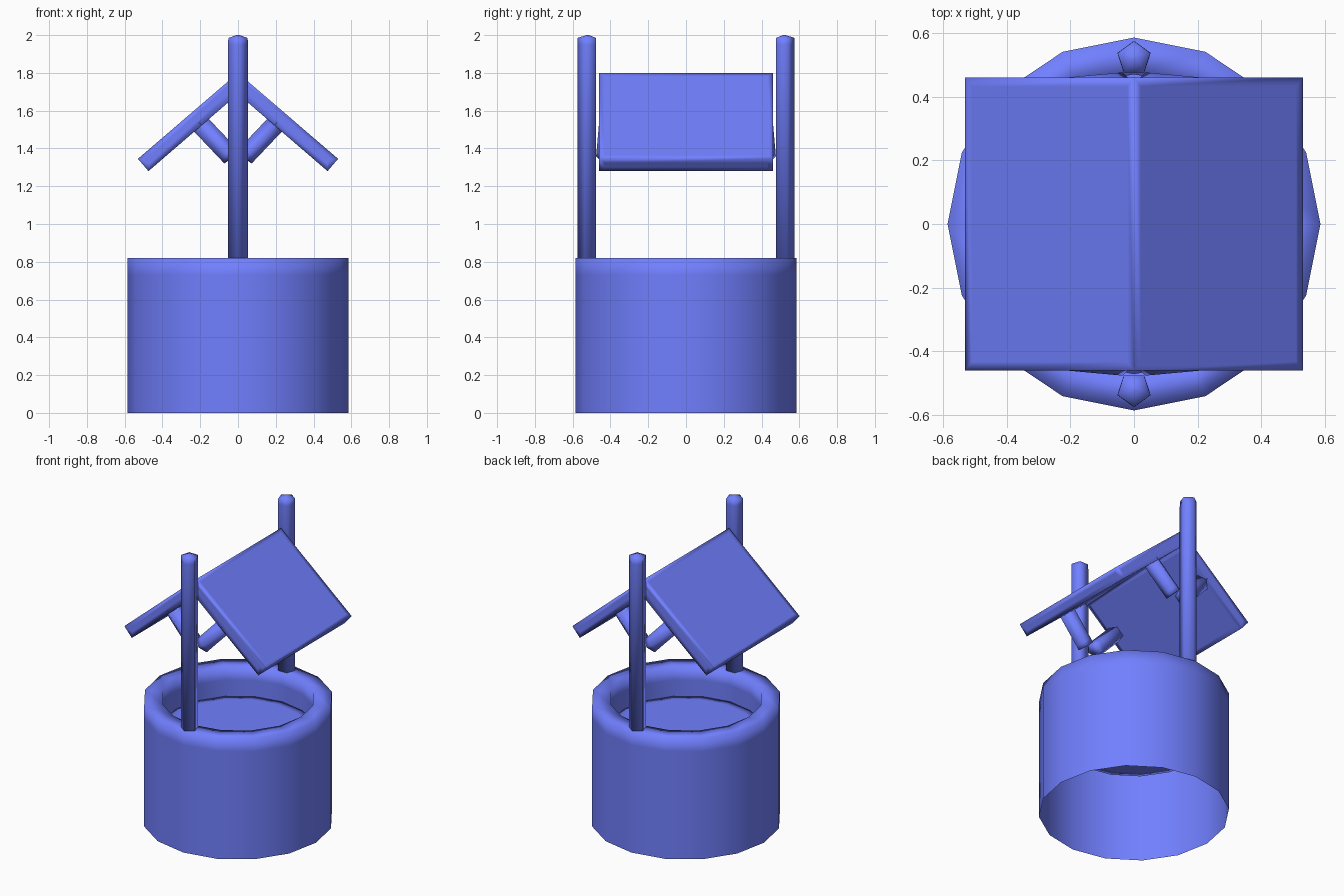
import bpy, bmesh
from math import cos, sin, pi
from mathutils import Vector

if "Cube" in bpy.data.objects:
    bpy.data.objects.remove(bpy.data.objects["Cube"])

blue = bpy.data.materials.new("blue")
blue.diffuse_color = (0.165, 0.215, 1.0, 1.0)
blue.use_nodes = True
blue.node_tree.nodes["Principled BSDF"].inputs["Base Color"].default_value = blue.diffuse_color


def finish(bm, name):
    mesh = bpy.data.meshes.new(name)
    bm.to_mesh(mesh)
    bm.free()
    mesh.materials.append(blue)
    for p in mesh.polygons:
        p.use_smooth = True
    ob = bpy.data.objects.new(name, mesh)
    bpy.context.collection.objects.link(ob)
    return ob


def lathe(name, profile, sides, start=0.0, cap_start=False, cap_end=False):
    """Spin (radius, height) points about z; upward profiles face outwards."""
    bm = bmesh.new()
    rings = [[bm.verts.new((r * cos(start + 2 * pi * i / sides),
                            r * sin(start + 2 * pi * i / sides), z))
              for i in range(sides)] for r, z in profile]
    for lo, hi in zip(rings, rings[1:]):
        for i in range(sides):
            j = (i + 1) % sides
            bm.faces.new((lo[i], lo[j], hi[j], hi[i]))
    if cap_start:
        bm.faces.new(rings[0][::-1])
    if cap_end:
        bm.faces.new(rings[-1])
    return finish(bm, name)


# Well wall: open underneath, soft-shaded rim held by support loops
lathe("well_wall", [(0.585, 0), (0.585, 0.73), (0.585, 0.82), (0.47, 0.82),
                    (0.47, 0.73), (0.47, 0.53)], 16)

# Water: a shallow solid disc filling the basin
lathe("water", [(0.42, 0.53), (0.47, 0.53), (0.47, 0.62), (0.42, 0.62)],
      16, cap_start=True, cap_end=True)

# Five-sided posts with low pointed tops
for side, label in ((-1, "front"), (1, "back")):
    post = lathe(label + "_post",
                 [(0.055, 0.81), (0.055, 1.95), (0.054, 1.985), (0.008, 2.0)],
                 5, side * pi / 2, True, True)
    post.location.y = side * 0.52

# Gabled roof: chevron section extruded along y, inset so only the edges look soft
section = [(0, 1.80), (-0.53, 1.345), (-0.474, 1.28),
           (0, 1.688), (0.474, 1.28), (0.53, 1.345)]
bm = bmesh.new()
ends = [[bm.verts.new((x, y, z)) for x, z in section] for y in (-0.46, 0.46)]
for i in range(6):
    j = (i + 1) % 6
    bm.faces.new((ends[0][i], ends[0][j], ends[1][j], ends[1][i]))
for e in ends:
    bm.faces.new((e[0], e[1], e[2], e[3]))
    bm.faces.new((e[0], e[3], e[4], e[5]))
bmesh.ops.recalc_face_normals(bm, faces=bm.faces)
bmesh.ops.inset_individual(bm, faces=bm.faces[:], thickness=0.04)
finish(bm, "roof")

# V braces from the posts to the roof underside
up = Vector((0, 0, 1))
for sy, fb in ((-1, "front"), (1, "back")):
    for sx, lr in ((-1, "left"), (1, "right")):
        low = Vector((sx * 0.035, sy * 0.422, 1.355))
        high = Vector((sx * 0.22, sy * 0.405, 1.55))
        length = (high - low).length
        brace = lathe(f"{fb}_{lr}_brace",
                      [(0.054, 0), (0.054, 0.03), (0.054, length)],
                      5, sy * pi / 2, True, True)
        brace.location = low
        brace.rotation_euler = up.rotation_difference(high - low).to_euler()
